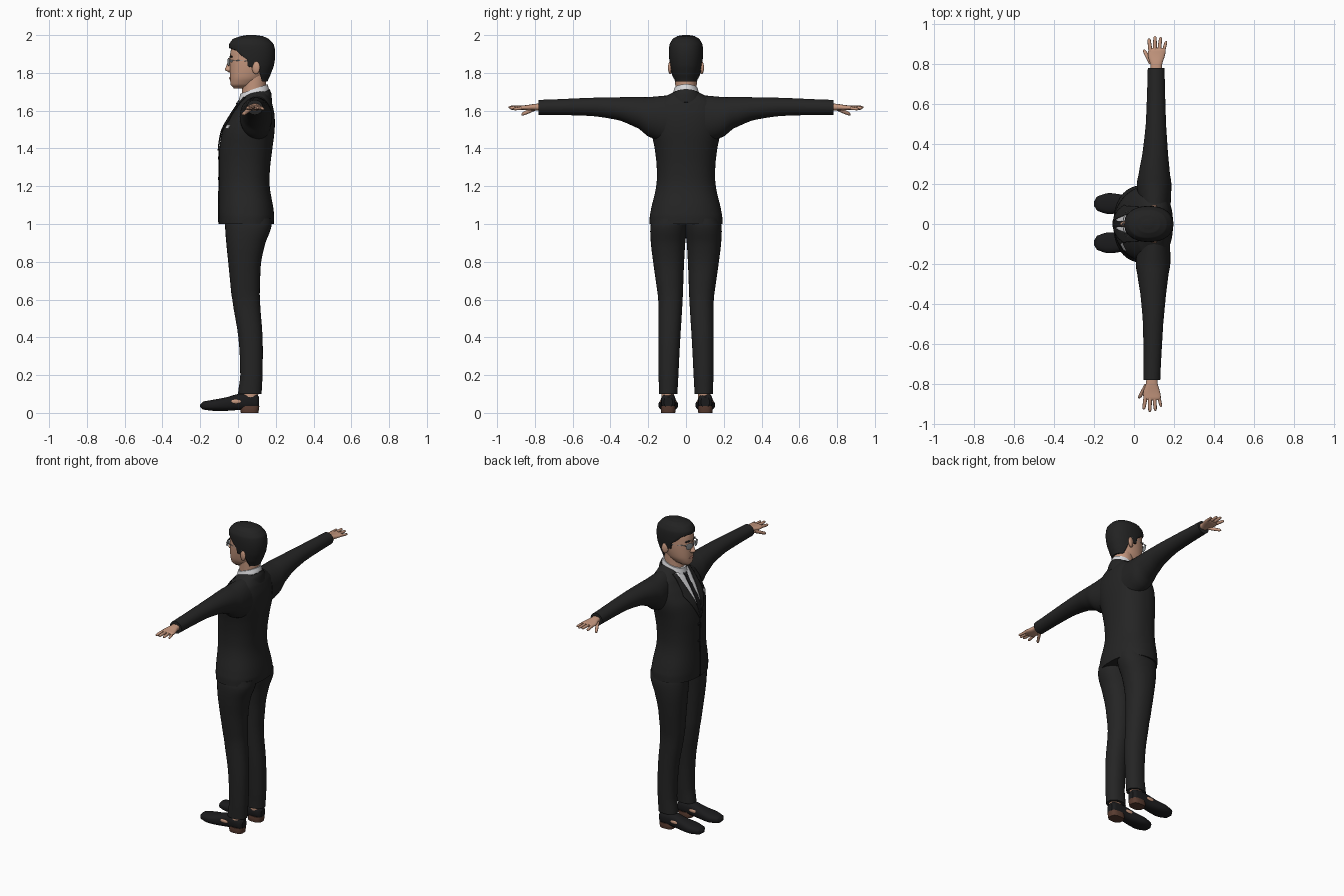
import bpy, bmesh, math
from mathutils import Vector
from mathutils.bvhtree import BVHTree

cube = bpy.data.objects.get("Cube")
if cube:
    bpy.data.objects.remove(cube, do_unlink=True)


def material(name, red, green, blue):
    mat = bpy.data.materials.new(name)
    mat.use_nodes = True
    colour = (red, green, blue, 1)
    mat.diffuse_color = colour
    mat.node_tree.nodes["Principled BSDF"].inputs["Base Color"].default_value = colour
    return mat


suit = material("charcoal cloth", .018, .018, .018)
black = material("black leather", .011, .011, .012)
hair_mat = material("dark hair", .016, .016, .016)
skin = material("skin", .56, .31, .21)
lip_mat = material("lips", .4, .17, .13)
white = material("white cotton", .7, .7, .72)
brown = material("brown sole", .1, .045, .03)
glass = material("grey glass", .3, .32, .33)
parts = []


def add_object(name, bm, mat):
    bmesh.ops.recalc_face_normals(bm, faces=bm.faces)
    mesh = bpy.data.meshes.new(name)
    bm.to_mesh(mesh)
    bm.free()
    mesh.materials.append(mat)
    obj = bpy.data.objects.new(name, mesh)
    bpy.context.collection.objects.link(obj)
    parts.append(obj)
    return obj


def smooth_rows(rows, steps):
    """Catmull-Rom interpolation of the cross-section rows."""
    result = []
    for i in range(len(rows) - 1):
        quad = [rows[max(i - 1, 0)], rows[i], rows[i + 1], rows[min(i + 2, len(rows) - 1)]]
        for k in range(steps):
            t = k / steps
            result.append([b + t * (c - a + t * (2*a - 5*b + 4*c - d + t * (3*b - a - 3*c + d))) / 2
                           for a, b, c, d in zip(*quad)])
            result[-1][0] = quad[1][0] + t * (quad[2][0] - quad[1][0])
    return result + [list(rows[-1])]


def loft(name, axis, rows, mat, power=2, n=32, steps=4, fix=None):
    """Rows hold a position on the axis, then low and high limits on the other two axes."""
    bm = bmesh.new()
    rings = []
    for t, a0, a1, b0, b1 in smooth_rows(rows, steps):
        ring = []
        for k in range(n):
            angle = math.tau * k / n
            c, s = math.cos(angle), math.sin(angle)
            a = (a0 + a1) / 2 + (a1 - a0) / 2 * math.copysign(abs(c) ** (2 / power), c)
            b = (b0 + b1) / 2 + (b1 - b0) / 2 * math.copysign(abs(s) ** (2 / power), s)
            co = {"x": (t, a, b), "y": (a, t, b), "z": (a, b, t)}[axis]
            ring.append(bm.verts.new(fix(Vector(co)) if fix else co))
        rings.append(ring)
    for low, high in zip(rings, rings[1:]):
        for k in range(n):
            bm.faces.new((low[k], low[k - 1], high[k - 1], high[k]))
    bm.faces.new(rings[0])
    bm.faces.new(rings[-1])
    return add_object(name, bm, mat)


def upright(name, rows, mat, **options):
    """Loft up z, symmetric in y: height, front, back, half width."""
    return loft(name, "z", [(z, x0, x1, -h, h) for z, x0, x1, h in rows], mat, **options)


def ball(name, centre, size, mat, turn=0):
    bm = bmesh.new()
    bmesh.ops.create_uvsphere(bm, u_segments=20, v_segments=12, radius=1)
    obj = add_object(name, bm, mat)
    obj.location, obj.scale = centre, size
    obj.rotation_euler.z = turn
    return obj


# Jacket body
jacket = upright("jacket", [
    (1.0, -.1, .19, .193), (1.06, -.103, .19, .188), (1.2, -.1, .168, .158), (1.3, -.1, .17, .155),
    (1.4, -.098, .182, .166), (1.5, -.08, .194, .185), (1.58, -.035, .193, .186),
    (1.64, .005, .18, .16), (1.68, .035, .165, .1), (1.705, .06, .155, .06)],
    suit, power=2.3, n=56, steps=6)
probe = bmesh.new()
probe.from_mesh(jacket.data)
tree = BVHTree.FromBMesh(probe)
probe.free()


def cloth(name, rows, mat, lift, side=1):
    """Thin strip laid on the chest; rows hold height and two y edges."""
    bm = bmesh.new()
    grid = []
    cols = 8
    for i in range(len(rows) - 1):
        for k in range(8 if i < len(rows) - 2 else 9):
            z, y0, y1 = (p + (q - p) * k / 8 for p, q in zip(rows[i], rows[i + 1]))
            line = []
            for c in range(cols + 1):
                y = side * (y0 + (y1 - y0) * c / cols)
                hit = tree.ray_cast(Vector((-1, y, z)), Vector((1, 0, 0)))[0]
                line.append(bm.verts.new((hit.x - lift, y, z)))
            grid.append(line)
    for low, high in zip(grid, grid[1:]):
        for c in range(cols):
            bm.faces.new((low[c], low[c + 1], high[c + 1], high[c]))
    obj = add_object(name, bm, mat)
    thick = obj.modifiers.new("thickness", "SOLIDIFY")
    thick.thickness, thick.offset = .004, 0
    return obj


# Shirt front, tie, lapels, pocket square and buttons
cloth("shirt_front", [(1.4, -.003, .003), (1.55, -.042, .042), (1.67, -.065, .065)], white, .003)
cloth("tie", [(1.4, -.003, .003), (1.45, -.018, .018), (1.64, -.011, .011)], black, .007)
cloth("tie_knot", [(1.635, -.01, .01), (1.665, -.018, .018)], black, .012)
cloth("pocket_square", [(1.505, -.13, -.1), (1.525, -.135, -.095)], white, .004)
cloth("jacket_opening", [(1.0, -.006, 0), (1.4, -.006, 0)], black, .002)
for z in (1.24, 1.35):
    ball("jacket_button", (-.103, .012, z), (.004, .009, .009), black)


# Collars, lower at the throat than at the nape
def slope(amount):
    return lambda v: Vector((v.x, v.y, v.z + amount * (v.x - .09)))


upright("jacket_collar", [(1.6, .0, .18, .1), (1.65, .015, .176, .088), (1.675, .025, .168, .075)],
        suit, fix=slope(.5))
upright("shirt_collar", [(1.655, -.002, .165, .076), (1.69, .006, .163, .07), (1.717, .012, .157, .063)],
        white, fix=slope(.35))
upright("neck", [(1.62, .01, .14, .055), (1.7, .022, .145, .056), (1.79, .02, .15, .058)], skin)

# Head and face
upright("head", [
    (1.718, -.022, .04, .02), (1.735, -.038, .09, .044), (1.77, -.042, .13, .064),
    (1.82, -.044, .165, .075), (1.88, -.043, .18, .08), (1.94, -.03, .175, .077),
    (1.985, .03, .12, .03)], skin, power=2.2, n=40)
upright("nose", [(1.803, -.05, .0, .011), (1.815, -.069, .0, .017), (1.83, -.064, .0, .012),
                 (1.885, -.045, .0, .008)], skin, n=16)
ball("lips", (-.04, 0, 1.772), (.007, .022, .007), lip_mat)

# Hair shell, trimmed along a hairline
hairline = [(1.74, .13), (1.81, .112), (1.825, .1), (1.832, .052), (1.87, .048),
            (1.89, .02), (1.92, -.012), (1.935, -.06), (2.1, -.06)]


def trim(v):
    for (z0, x0), (z1, x1) in zip(hairline, hairline[1:]):
        if z0 <= v.z <= z1:
            v.x = max(v.x, x0 + (x1 - x0) * (v.z - z0) / (z1 - z0))
    return v


upright("hair", [
    (1.755, .02, .157, .058), (1.79, -.03, .172, .074), (1.84, -.045, .19, .085),
    (1.9, -.046, .197, .09), (1.95, -.047, .189, .087), (1.98, -.026, .163, .07),
    (1.995, .015, .13, .045), (2.0, .045, .095, .02)],
    hair_mat, power=2.2, n=64, steps=8, fix=trim)

for s, side in ((1, "right_"), (-1, "left_")):
    # Lapels
    cloth(side + "lapel", [(1.39, 0, .008), (1.55, .038, .095), (1.57, .043, .09),
                           (1.67, .064, .085)], suit, .007, s)

    # Ears, brows, eyes and glasses
    ball(side + "ear", (.095, s * .083, 1.828), (.022, .011, .034), skin, s * .3)
    ball(side + "eyebrow", (-.037, s * .033, 1.886), (.006, .02, .005), hair_mat, -s * .35)
    ball(side + "eye", (-.034, s * .032, 1.862), (.008, .013, .006), white, -s * .3)
    ball(side + "lens", (-.05, s * .035, 1.858), (.002, .027, .021), glass, -s * .25)
    loft(side + "glasses_arm", "x", [(-.045, .058, .061, 1.866, 1.87), (.09, .084, .088, 1.858, 1.862)],
         glass, n=8, fix=lambda v: Vector((v.x, s * v.y, v.z)))

    # Sleeve and hand share a slight sweep
    def arm(v):
        return Vector((v.x + .014 * s * v.y, s * v.y, v.z))

    loft(side + "sleeve", "y", [
        (.1, .02, .182, 1.43, 1.68), (.2, .012, .184, 1.463, 1.672), (.25, .02, .176, 1.505, 1.672),
        (.35, .037, .165, 1.548, 1.671), (.5, .052, .153, 1.572, 1.668),
        (.78, .058, .142, 1.578, 1.657)], suit, fix=arm)
    loft(side + "palm", "y", [
        (.76, .073, .128, 1.6, 1.638), (.8, .07, .13, 1.602, 1.636), (.84, .058, .142, 1.602, 1.63),
        (.87, .06, .146, 1.604, 1.627), (.88, .068, .138, 1.608, 1.624)], skin, power=2.4, fix=arm)

    def finger(name, root, tip, radius):
        rows = []
        for t, size in ((0, 1), (.5, .95), (.9, .75), (1, .25)):
            x, y, z = Vector(root).lerp(Vector(tip), t)
            r = radius * size
            rows.append((y, x - r, x + r, z - r, z + r))
        loft(side + name, "y", rows, skin, n=12, fix=arm)

    finger("index_finger", (.07, .86, 1.616), (.062, .928, 1.61), .01)
    finger("middle_finger", (.092, .865, 1.617), (.092, .94, 1.618), .01)
    finger("ring_finger", (.114, .865, 1.616), (.12, .935, 1.614), .0095)
    finger("little_finger", (.135, .86, 1.614), (.148, .915, 1.608), .0085)
    finger("thumb", (.075, .8, 1.61), (.038, .872, 1.58), .012)

    # Trouser leg and ankle
    def leg(v):
        return Vector((v.x, s * v.y, v.z))

    loft(side + "trouser_leg", "z", [
        (.1, .0, .125, .045, .143), (.2, .012, .13, .04, .145), (.4, .002, .13, .03, .146),
        (.6, -.03, .116, .018, .147), (.7, -.042, .117, .014, .16), (.8, -.052, .123, .01, .174),
        (.9, -.062, .145, .004, .186), (.98, -.068, .175, -.005, .189),
        (1.03, -.07, .178, -.005, .18)], suit, power=2.2, fix=leg)
    loft(side + "ankle", "z", [(.06, .02, .105, .065, .13), (.14, .025, .11, .06, .13)], skin, fix=leg)

    # Shoe, heel and side cut-out
    def foot(v):
        return Vector((v.x, s * (v.y + .098) + .004, v.z))

    loft(side + "shoe", "x", [(x, -h, h, z0, z1) for x, h, z0, z1 in (
        (-.2, .012, .03, .045), (-.185, .035, .018, .06), (-.13, .052, .011, .07),
        (-.06, .045, .011, .083), (.0, .038, .015, .1), (.06, .039, .018, .105),
        (.1, .035, .02, .1), (.112, .022, .03, .085))], black, power=2.5, fix=foot)
    loft(side + "heel", "z", [(.0, .015, .108, -.037, .037), (.018, .012, .111, -.039, .039),
                              (.036, .015, .113, -.038, .038)], brown, power=2.8, fix=foot)
    for edge in (-1, 1):
        ball(side + "shoe_cutout", foot(Vector((-.012, edge * .037, .06))), (.03, .006, .011), skin)

# Bridge of the glasses
ball("glasses_bridge", (-.054, 0, 1.866), (.003, .012, .003), glass)

# Shading
bpy.ops.object.select_all(action="DESELECT")
for obj in parts:
    obj.select_set(True)
bpy.context.view_layer.objects.active = jacket
bpy.ops.object.shade_smooth_by_angle(angle=math.radians(45))
